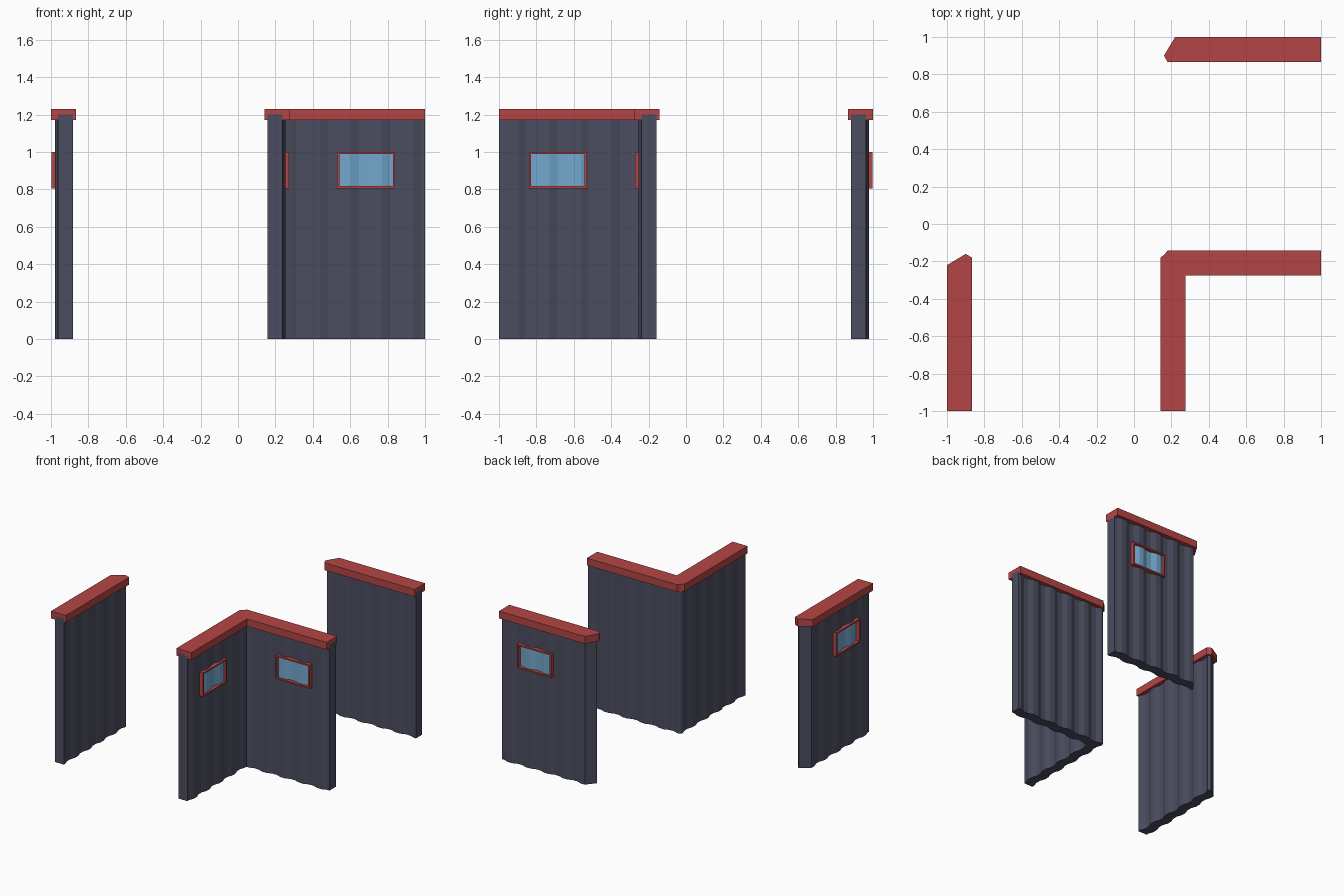
import bpy, bmesh

if "Cube" in bpy.data.objects:
    bpy.data.objects.remove(bpy.data.objects["Cube"])

P = 1 / 6            # corrugation period
AMP = 0.015          # corrugation depth
THICK = 0.08         # sheet thickness
CAP_IN, CAP_OUT = 0.037, -0.098


def material(name, rgb):
    m = bpy.data.materials.new(name)
    m.diffuse_color = (*rgb, 1)
    m.use_nodes = True
    m.node_tree.nodes["Principled BSDF"].inputs["Base Color"].default_value = m.diffuse_color
    return m


WALL = material("wall_slate", (0.07, 0.075, 0.115))
TRIM = material("trim_red", (0.46, 0.06, 0.06))
GLASS = material("glass_blue", (0.17, 0.39, 0.61))


def wave(x):
    t = ((1 - x) / P) % 1
    t = min(t, 1 - t)
    return AMP * min(1, max(0, (t - 0.125) / 0.25))


def wavy(x0, x1, off=0.0):
    """Corrugated line from x0 up to x1 as (x, depth) points."""
    breaks = [1 - P * (k + 0.5) / 4 for k in range(1, 28, 2)]
    breaks = [1 - P * (0.125 + 0.25 * k) for k in range(28)]
    xs = [x0] + sorted(b for b in breaks if x0 + 0.004 < b < x1 - 0.004) + [x1]
    return [(x, wave(x) + off) for x in xs]


def mirror(pts):
    """Reflect a plan outline across the diagonal y = -x."""
    return [(-y, -x) for x, y in pts]


def inner(pts):      # placement on the corner piece
    return [(x, -(0.239 + d)) for x, d in pts]


def outer(pts):      # placement on the free-standing walls
    return [(x, 0.963 + d) for x, d in pts]


def prism(name, pts, z0, z1, mat):
    bm = bmesh.new()
    lo = [bm.verts.new((x, y, z0)) for x, y in pts]
    face = bm.faces.new(lo)
    res = bmesh.ops.extrude_face_region(bm, geom=[face], use_keep_orig=True)
    top = [v for v in res["geom"] if isinstance(v, bmesh.types.BMVert)]
    bmesh.ops.translate(bm, verts=top, vec=(0, 0, z1 - z0))
    bmesh.ops.recalc_face_normals(bm, faces=bm.faces)
    me = bpy.data.meshes.new(name)
    bm.to_mesh(me)
    bm.free()
    me.materials.append(mat)
    ob = bpy.data.objects.new(name, me)
    bpy.context.collection.objects.link(ob)
    return ob


def rect(x0, x1, d0, d1):
    return [(x0, d0), (x1, d0), (x1, d1), (x0, d1)]


def window(name, place):
    x0, x1, z0, z1, w = 0.53, 0.84, 0.805, 1.0, 0.012
    bars = {
        "bottom": (x0, x1, z0, z0 + w), "top": (x0, x1, z1 - w, z1),
        "left": (x0, x0 + w, z0 + w, z1 - w), "right": (x1 - w, x1, z0 + w, z1 - w),
    }
    for side, (a, b, c, d) in bars.items():
        prism(f"{name}_frame_{side}", place(rect(a, b, -0.005, 0.033)), c, d, TRIM)
    # Pane follows the corrugation
    pane = wavy(x0 + w, x1 - w, 0.004)
    back = [(x1 - w, -0.01), (x0 + w, -0.01)]
    prism(f"{name}_glass", place(pane + back), z0 + w, z1 - w, GLASS)


# Corner piece: half outline, then its reflection
half = inner(wavy(0.29, 1) + wavy(0.18, 1, -THICK)[::-1])
corner = [(0.254, -0.254)] + half + [(0.167, -0.167)] + mirror(half)[::-1]
prism("corner_wall", corner, 0, 1.2, WALL)
half = inner([(1, CAP_IN), (1, CAP_OUT), (0.18, CAP_OUT)])
cap = [(0.276, -0.276)] + half + [(0.163, -0.163)] + mirror(half)[::-1]
prism("corner_cap", cap, 1.17, 1.23, TRIM)

# Free-standing walls with pointed inner ends
wall = outer(wavy(0.235, 1) + wavy(0.19, 1, -THICK)[::-1] + [(0.175, -0.06)])
top = outer([(1, CAP_IN), (1, CAP_OUT), (0.18, CAP_OUT), (0.16, -0.063), (0.22, CAP_IN)])
for label, flip in (("back", lambda p: p), ("left", mirror)):
    prism(f"{label}_wall", flip(wall), 0, 1.2, WALL)
    prism(f"{label}_cap", flip(top), 1.17, 1.23, TRIM)
    window(f"{label}_window", lambda p, f=flip: f(outer(p)))
    window(f"corner_{label}_window", lambda p, f=flip: f(inner(p)))
